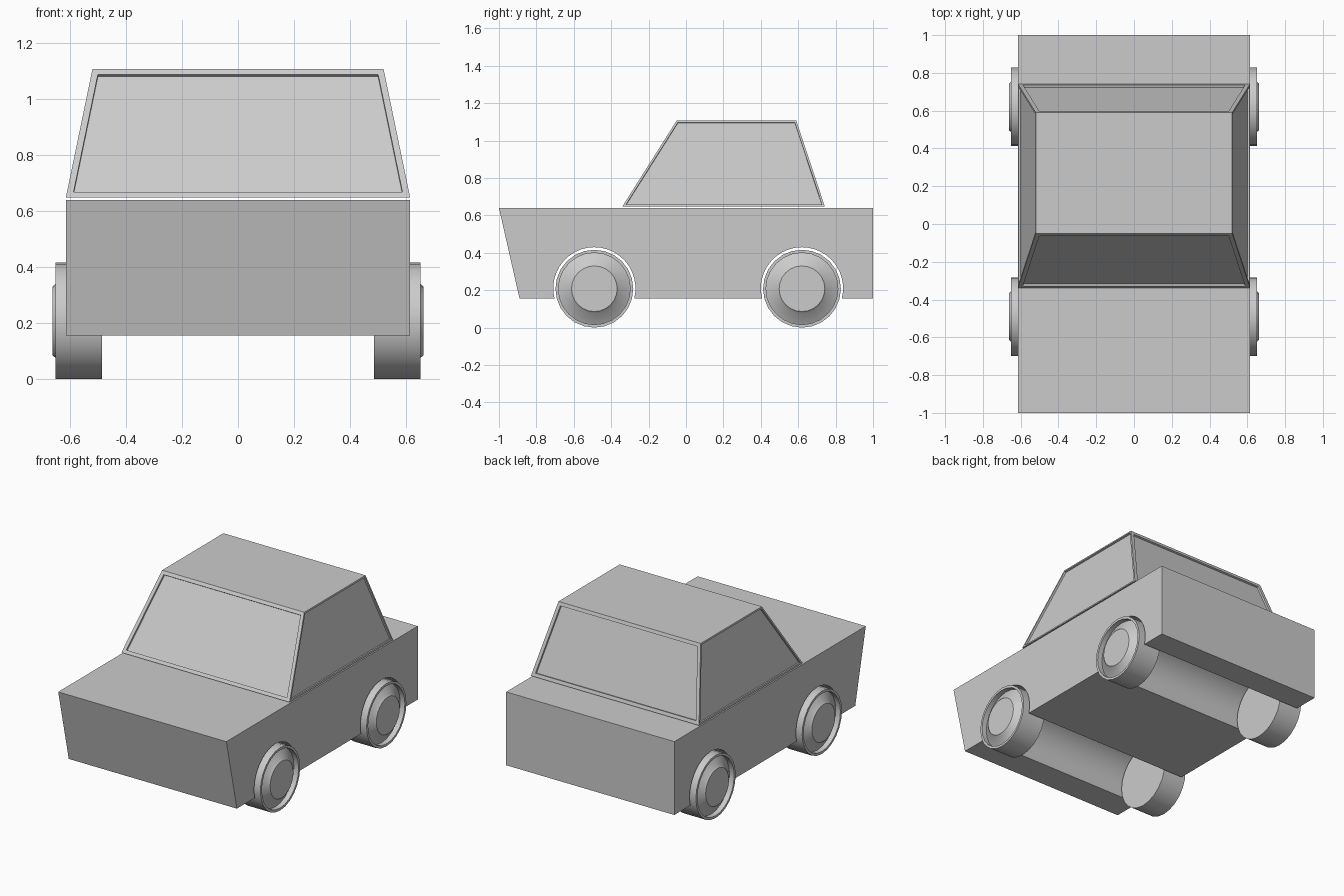
import bpy, bmesh
from math import sin, cos, pi, asin, radians

if "Cube" in bpy.data.objects:
    bpy.data.objects.remove(bpy.data.objects["Cube"])

AXLES = (-0.49, 0.62)
WHEEL_Z = 0.21
BOTTOM = 0.155


def make_object(name, bm, smooth=False):
    bmesh.ops.recalc_face_normals(bm, faces=bm.faces)
    mesh = bpy.data.meshes.new(name)
    bm.to_mesh(mesh)
    bm.free()
    ob = bpy.data.objects.new(name, mesh)
    bpy.context.collection.objects.link(ob)
    if smooth:
        bpy.ops.object.select_all(action='DESELECT')
        ob.select_set(True)
        bpy.context.view_layer.objects.active = ob
        bpy.ops.object.shade_smooth_by_angle(angle=radians(25))
    return ob


# Lower body: side profile with two wheel arches, extruded across the width
def arch(y, r=0.22, n=22):
    a = asin((BOTTOM - WHEEL_Z) / r)
    start, end = pi - a, a
    return [(y + r * cos(start + (end - start) * i / n),
             WHEEL_Z + r * sin(start + (end - start) * i / n)) for i in range(n + 1)]


profile = [(1, 0.64), (-1, 0.64), (-0.89, BOTTOM)]
for y in AXLES:
    profile += arch(y)
profile.append((1, BOTTOM))

bm = bmesh.new()
face = bm.faces.new([bm.verts.new((-0.615, y, z)) for y, z in profile])
out = bmesh.ops.extrude_face_region(bm, geom=[face])
bmesh.ops.translate(bm, vec=(1.23, 0, 0),
                    verts=[v for v in out['geom'] if isinstance(v, bmesh.types.BMVert)])
make_object("body", bm, smooth=True)

# Cabin: tapered box floating just above the body, with recessed windows
bm = bmesh.new()
bmesh.ops.create_cube(bm, size=2)
for v in bm.verts:
    top, back = v.co.z > 0, v.co.y > 0
    half = 0.52 if top else 0.615
    y = (0.59 if top else 0.742) if back else (-0.05 if top else -0.34)
    v.co = (half if v.co.x > 0 else -half, y, 1.107 if top else 0.648)
bm.normal_update()
ends = [f for f in bm.faces if abs(f.normal.y) > 0.6]
sides = [f for f in bm.faces if abs(f.normal.x) > 0.6]
for faces, border in ((ends, 0.023), (sides, 0.011)):
    for depth in (0, -0.012):
        bmesh.ops.inset_individual(bm, faces=faces, depth=depth,
                                   thickness=border if depth == 0 else 0.0005,
                                   use_even_offset=True)
make_object("cabin", bm)


# Wheels: lathed tyre with a recessed conical hub
def wheel(name, side, y, n=24):
    rings = [(0.485, 0.208), (0.652, 0.208), (0.652, 0.192), (0.618, 0.192),
             (0.652, 0.132), (0.663, 0.122)]
    bm = bmesh.new()
    loops = []
    for x, r in rings:
        loops.append([bm.verts.new((side * x, y + r * cos(2 * pi * i / n),
                                    0.208 + r * sin(2 * pi * i / n))) for i in range(n)])
    for a, b in zip(loops, loops[1:]):
        for i in range(n):
            j = (i + 1) % n
            bm.faces.new((a[i], a[j], b[j], b[i]))
    bm.faces.new(loops[0])
    bm.faces.new(loops[-1])
    make_object(name, bm, smooth=True)


for end, y in zip(("front", "rear"), AXLES):
    for label, side in (("left", -1), ("right", 1)):
        wheel(f"{end}_{label}_wheel", side, y)
